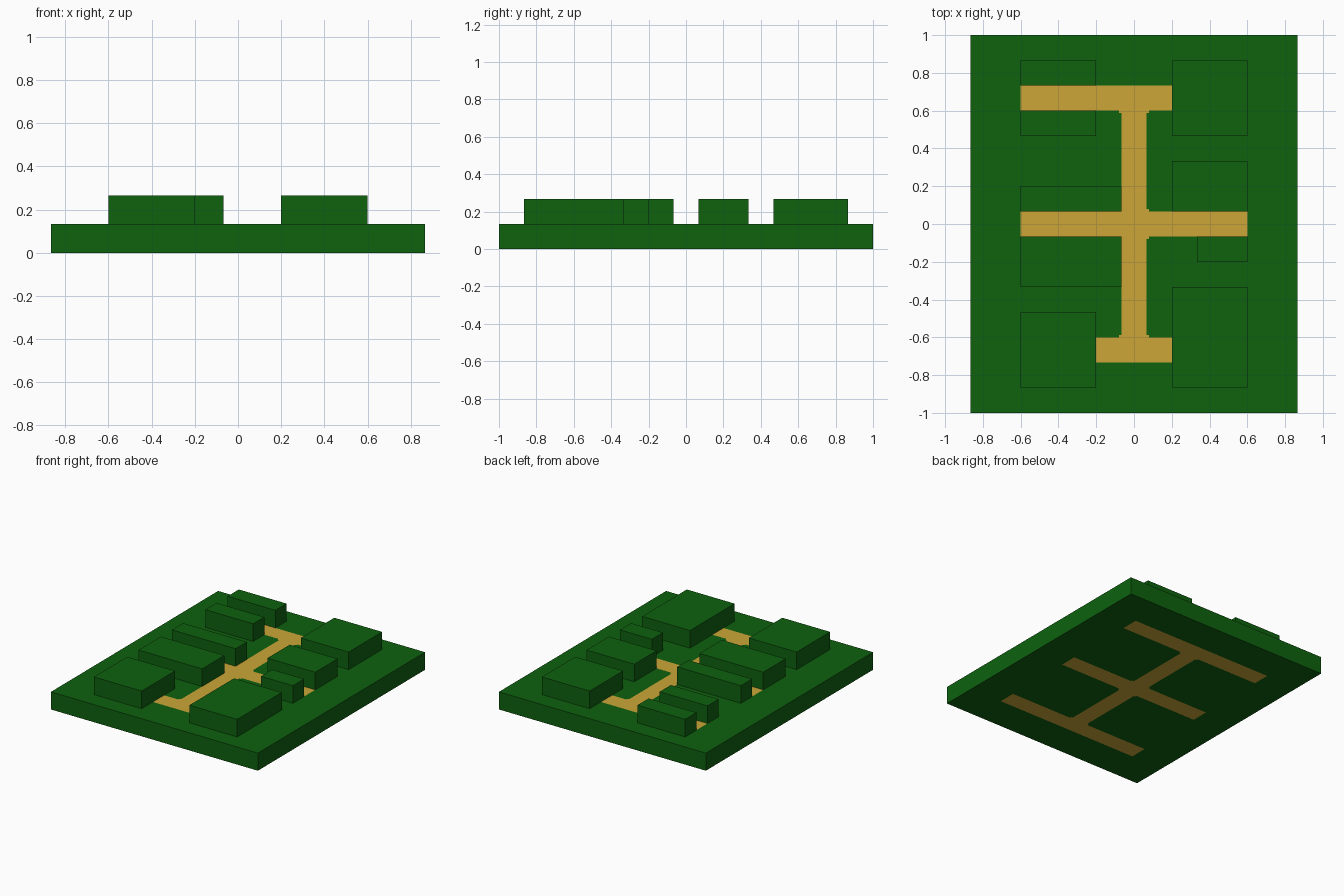
import bpy, bmesh
from mathutils import Vector

if "Cube" in bpy.data.objects:
    bpy.data.objects.remove(bpy.data.objects["Cube"])

U = 1 / 15          # the model sits on a grid of 1/15 unit
H = 2 * U           # height of the slab and of each block


def material(name, rgb):
    m = bpy.data.materials.new(name)
    m.diffuse_color = (*rgb, 1)
    m.use_nodes = True
    m.node_tree.nodes["Principled BSDF"].inputs["Base Color"].default_value = m.diffuse_color
    return m


green = material("dark green", (0.0044, 0.122, 0.0048))
gold = material("path gold", (0.604, 0.381, 0.038))


def box(name, x0, x1, y0, y1, z0, z1, cuts_x=(), cuts_y=()):
    bm = bmesh.new()
    bmesh.ops.create_cube(bm, size=1)
    for v in bm.verts:
        v.co = Vector(((x0 + x1) / 2 + v.co.x * (x1 - x0),
                       (y0 + y1) / 2 + v.co.y * (y1 - y0),
                       (z0 + z1) / 2 + v.co.z * (z1 - z0)))
    for axis, cuts in ((Vector((1, 0, 0)), cuts_x), (Vector((0, 1, 0)), cuts_y)):
        for c in cuts:
            for s in (-1, 1):
                bmesh.ops.bisect_plane(bm, geom=bm.verts[:] + bm.edges[:] + bm.faces[:],
                                       plane_co=axis * c * s, plane_no=axis)
    me = bpy.data.meshes.new(name)
    bm.to_mesh(me)
    bm.free()
    ob = bpy.data.objects.new(name, me)
    bpy.context.collection.objects.link(ob)
    me.materials.append(green)
    return ob


# Ground slab, cut so the path is inlaid on its top and bottom
N = 0.2 * U         # tiny square fillets at the path junctions
slab = box("ground_slab", -13 * U, 13 * U, -15 * U, 15 * U, 0, H,
           cuts_x=(U, U + N, 9 * U),
           cuts_y=(U, U + N, 9 * U - N, 9 * U, 11 * U))
slab.data.materials.append(gold)


def on_path(c):
    x, y = abs(c.x), abs(c.y)
    spine = x < U and y < 11 * U
    bars = x < 9 * U and (y < U or 9 * U < y < 11 * U)
    fillets = x < U + N and (y < U + N or 9 * U - N < y < 9 * U)
    return spine or bars or fillets


for f in slab.data.polygons:
    if abs(f.normal.z) > 0.5 and on_path(f.center):
        f.material_index = 1

# Raised blocks beside the path: x0, x1, y0, y1 in grid units
blocks = {
    "left_block": [(-9, -3, 11, 13), (-9, -3, 7, 9), (-9, -1, 1, 3),
                   (-9, -1, -5, -1), (-9, -3, -13, -7)],
    "right_block": [(3, 9, 7, 13), (3, 9, 1, 5), (5, 9, -3, -1), (3, 9, -13, -5)],
}
for side, rects in blocks.items():
    for i, r in enumerate(rects, 1):
        box(f"{side}_{i}", *(v * U for v in r), H, 2 * H)
